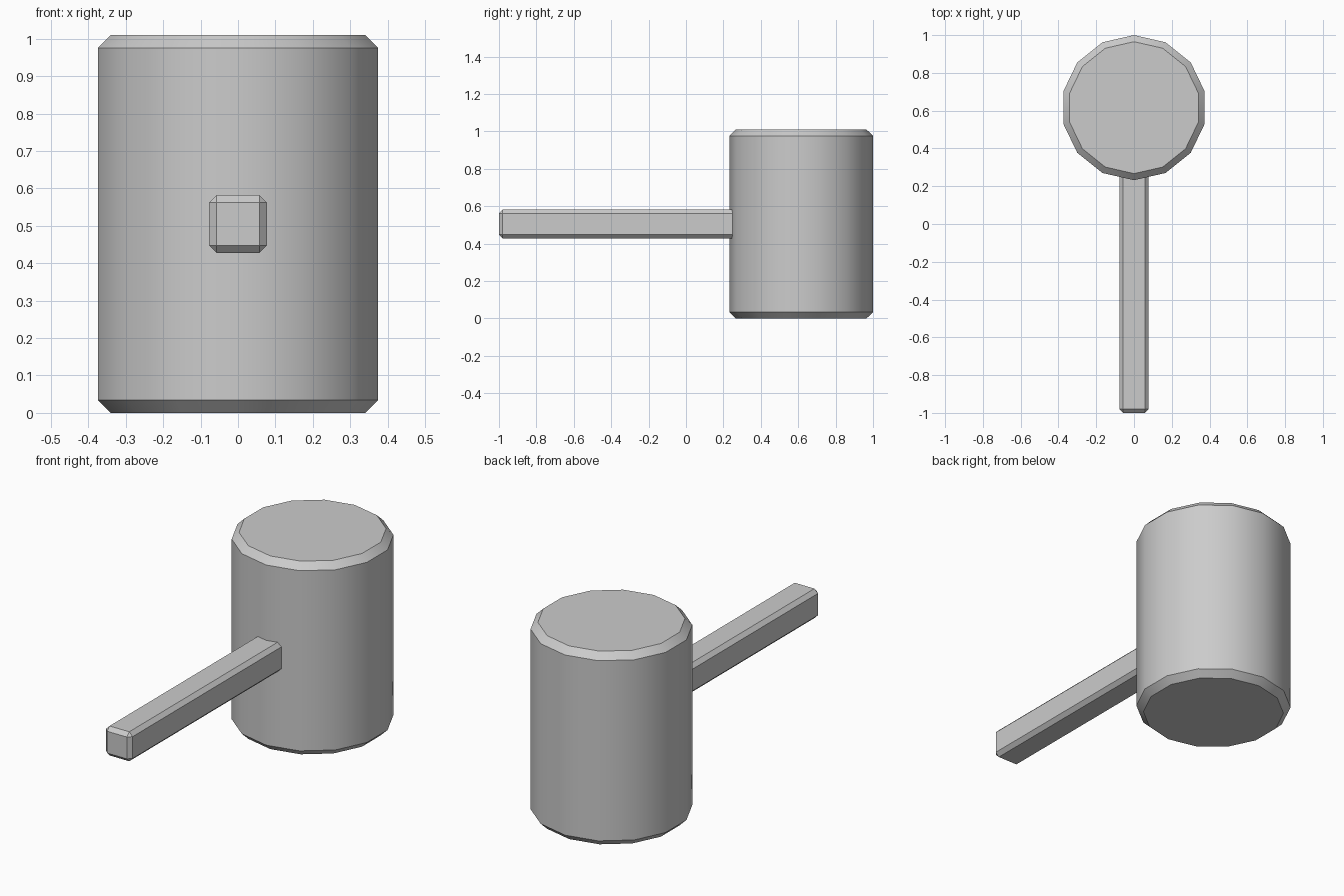
import bpy
import math

cube = bpy.data.objects.get("Cube")
if cube:
    bpy.data.objects.remove(cube, do_unlink=True)

# One plain grey for the whole mallet
grey = bpy.data.materials.new("plain_grey")
grey.use_nodes = True
colour = (0.6, 0.6, 0.6, 1)
grey.diffuse_color = colour
grey.node_tree.nodes["Principled BSDF"].inputs["Base Color"].default_value = colour


def finish(name, chamfer):
    """Name the active part, chamfer its sharp edges and shade it."""
    part = bpy.context.object
    part.name = name
    part.data.materials.append(grey)
    bpy.ops.object.transform_apply(location=False, rotation=True, scale=True)
    bevel = part.modifiers.new("chamfer", "BEVEL")
    bevel.width = chamfer
    bevel.segments = 1
    bevel.limit_method = "ANGLE"
    bevel.angle_limit = math.radians(40)
    bpy.ops.object.modifier_apply(modifier=bevel.name)
    bpy.ops.object.shade_smooth_by_angle(angle=math.radians(30))


# Head: upright fourteen-sided drum with chamfered rims
HEAD_RADIUS, HEAD_HEIGHT = 0.384, 1.01
HEAD_Y = 1 - HEAD_RADIUS
bpy.ops.mesh.primitive_cylinder_add(
    vertices=14, radius=HEAD_RADIUS, depth=HEAD_HEIGHT,
    location=(0, HEAD_Y, HEAD_HEIGHT / 2))
finish("mallet_head", 0.034)

# Handle: square bar running from the front into the head
HANDLE_WIDTH, HANDLE_END = 0.154, 0.40
bpy.ops.mesh.primitive_cube_add(size=1, location=(0, (HANDLE_END - 1) / 2, HEAD_HEIGHT / 2))
bpy.context.object.scale = (HANDLE_WIDTH, HANDLE_END + 1, HANDLE_WIDTH)
finish("handle", 0.02)
